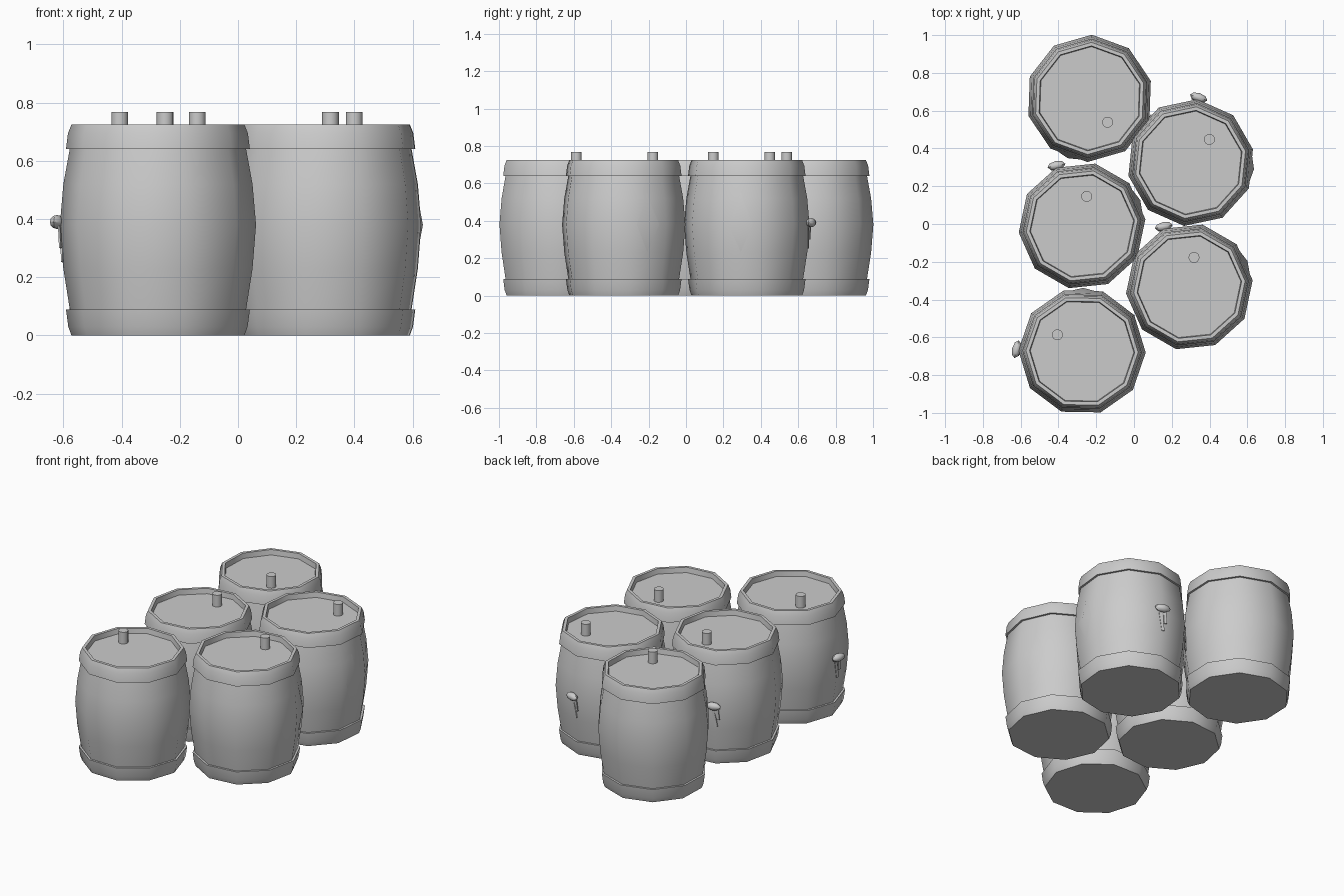
import bpy, bmesh
from math import cos, sin, pi, radians
from mathutils import Matrix

if "Cube" in bpy.data.objects:
    bpy.data.objects.remove(bpy.data.objects["Cube"])

# centre x, centre y, bung angle in degrees
BARRELS = [(-0.235, 0.665, -53), (0.30, 0.325, 51), (-0.275, -0.01, 81),
           (0.293, -0.333, 81), (-0.275, -0.675, 146)]


def finish(name, bm, matrix, angle=40):
    bmesh.ops.recalc_face_normals(bm, faces=bm.faces)
    mesh = bpy.data.meshes.new(name)
    bm.to_mesh(mesh)
    bm.free()
    ob = bpy.data.objects.new(name, mesh)
    bpy.context.collection.objects.link(ob)
    ob.matrix_world = matrix
    bpy.ops.object.select_all(action='DESELECT')
    ob.select_set(True)
    bpy.context.view_layer.objects.active = ob
    bpy.ops.object.shade_smooth_by_angle(angle=radians(angle))
    return ob


def lathe(name, profile, matrix, sides=10, closed=False, turn=-3):
    """Revolve (radius, z) points; open profiles are capped with flat faces."""
    bm = bmesh.new()
    rings = [[bm.verts.new((r * cos(radians(turn) + 2 * pi * i / sides),
                            r * sin(radians(turn) + 2 * pi * i / sides), z))
              for i in range(sides)] for r, z in profile]
    pairs = list(zip(rings, rings[1:]))
    if closed:
        pairs.append((rings[-1], rings[0]))
    else:
        bm.faces.new(rings[0])
        bm.faces.new(rings[-1])
    for a, b in pairs:
        for i in range(sides):
            j = (i + 1) % sides
            bm.faces.new((a[i], a[j], b[j], b[i]))
    return finish(name, bm, matrix)


for n, (x, y, bung) in enumerate(BARRELS, 1):
    base = Matrix.Translation((x, y, 0)) @ Matrix.Rotation(radians(bung), 4, 'Z')

    # barrel with both hoops, raised rim and sunken lid in one turned profile
    lathe(f"barrel_{n}", [
        (0.297, 0), (0.308, 0.03), (0.316, 0.09), (0.303, 0.09),
        (0.325, 0.23), (0.337, 0.38), (0.325, 0.52), (0.303, 0.64),
        (0.316, 0.64), (0.309, 0.695), (0.297, 0.725),
        (0.278, 0.725), (0.274, 0.692)], base)

    # bung in the lid
    lathe(f"bung_{n}", [(0.029, 0.685), (0.029, 0.767)],
          base @ Matrix.Translation((0.158, 0, 0)), sides=14)

    # shallow diamond bulge on one stave
    bm = bmesh.new()
    ring = [bm.verts.new(p) for p in ((0.312, 0.1, 0.38), (0.305, 0, 0.55),
                                      (0.312, -0.1, 0.38), (0.305, 0, 0.21))]
    tip = bm.verts.new((0.337, 0, 0.38))
    bm.faces.new(ring)
    for i in range(4):
        bm.faces.new((ring[i], ring[(i + 1) % 4], tip))
    finish(f"stave_bulge_{n}", bm, base @ Matrix.Rotation(radians(-57), 4, 'Z'))

    # seal button and its two hanging ribbons
    side = (base @ Matrix.Rotation(radians(32), 4, 'Z')
            @ Matrix.Translation((0.347, 0, 0.39))
            @ Matrix.Rotation(radians(-12), 4, 'Z'))
    bm = bmesh.new()
    bmesh.ops.create_uvsphere(bm, u_segments=8, v_segments=6, radius=1,
                              matrix=Matrix.Diagonal((0.024, 0.048, 0.024, 1)))
    finish(f"seal_{n}", bm, side)
    for k, (off, length, lean) in enumerate(((-0.014, 0.14, -10), (0.016, 0.09, -5))):
        bm = bmesh.new()
        bmesh.ops.create_cube(bm, size=1, matrix=Matrix.Translation((0, 0, -length / 2))
                              @ Matrix.Diagonal((0.006, 0.018, length, 1)))
        finish(f"ribbon_{n}_{k}", bm, side @ Matrix.Translation((-0.012, off, 0))
               @ Matrix.Rotation(radians(-lean), 4, 'X') @ Matrix.Rotation(radians(4), 4, 'Y'))
